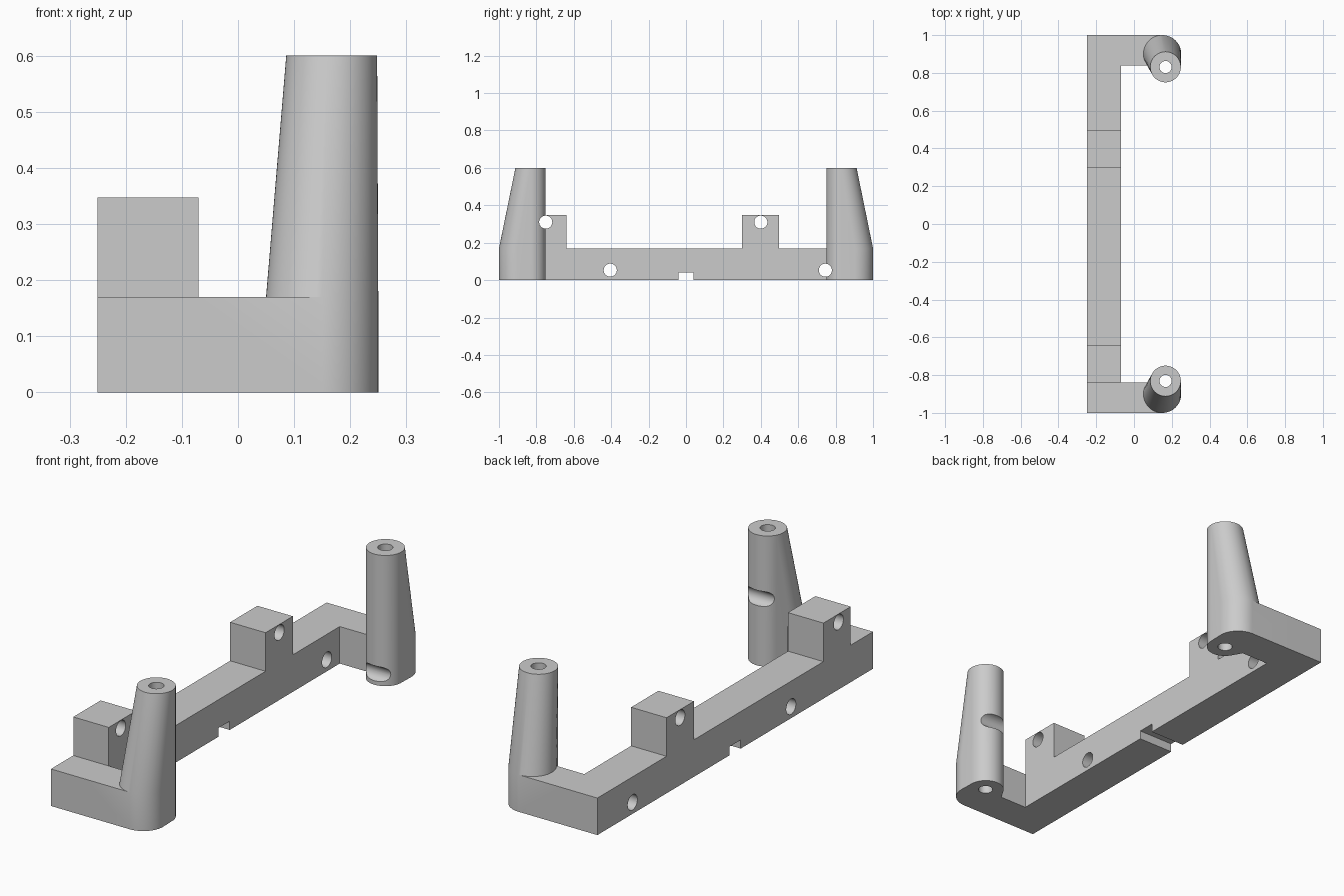
import bpy, bmesh, math
from mathutils import Matrix, Vector

cube = bpy.data.objects.get("Cube")
if cube:
    bpy.data.objects.remove(cube, do_unlink=True)

grey = bpy.data.materials.new("plain grey")
grey.use_nodes = True
COLOUR = (0.6, 0.6, 0.6, 1)
grey.diffuse_color = COLOUR
grey.node_tree.nodes["Principled BSDF"].inputs["Base Color"].default_value = COLOUR


def make_object(name, bm):
    bmesh.ops.recalc_face_normals(bm, faces=bm.faces)
    mesh = bpy.data.meshes.new(name)
    bm.to_mesh(mesh)
    bm.free()
    mesh.materials.append(grey)
    obj = bpy.data.objects.new(name, mesh)
    bpy.context.collection.objects.link(obj)
    return obj


def box(name, low, high):
    low, high = Vector(low), Vector(high)
    bm = bmesh.new()
    bmesh.ops.create_cube(bm, size=1, matrix=Matrix.Translation((low + high) / 2)
                          @ Matrix.Diagonal((high - low).to_4d()))
    return make_object(name, bm)


def rod(name, centre, radius, length, axis):
    turn = Matrix.Rotation(math.pi / 2, 4, "Y") if axis == "X" else Matrix()
    bm = bmesh.new()
    bmesh.ops.create_cone(bm, cap_ends=True, segments=48, radius1=radius, radius2=radius,
                          depth=length, matrix=Matrix.Translation(centre) @ turn)
    return make_object(name, bm)


def post(name, side):
    # Hull of a short wide foot and a tall slim column
    bm = bmesh.new()
    for x, y, radius, height in ((0.15, 0.9, 0.1, 0.17), (0.167, 0.831, 0.081, 0.6)):
        for z in (0, height):
            bmesh.ops.create_circle(bm, segments=64, radius=radius,
                                    matrix=Matrix.Translation((x, side * y, z)))
    hull = bmesh.ops.convex_hull(bm, input=bm.verts)
    loose = {v for v in hull["geom_interior"] + hull["geom_unused"]
             if isinstance(v, bmesh.types.BMVert)}
    bmesh.ops.delete(bm, geom=list(loose), context="VERTS")
    bmesh.ops.dissolve_limit(bm, angle_limit=math.radians(0.3),
                             verts=bm.verts, edges=bm.edges)
    return make_object(name, bm)


def combine(target, tool, operation):
    mod = target.modifiers.new(operation.lower(), "BOOLEAN")
    mod.operation, mod.solver, mod.object = operation, "EXACT", tool
    bpy.context.view_layer.objects.active = target
    bpy.ops.object.modifier_apply(modifier=mod.name)
    bpy.data.objects.remove(tool, do_unlink=True)


# Long bar with end arms, raised blocks and posts
BACK, FACE, DECK = -0.25, -0.07, 0.17
bracket = box("bracket", (BACK, -1, 0), (FACE, 1, DECK))
for side in (-1, 1):
    ends = sorted((side * 0.838, side))
    combine(bracket, box("arm", (BACK, ends[0], 0), (0.15, ends[1], DECK)), "UNION")
    combine(bracket, post("post", side), "UNION")
for start in (-0.838, 0.3):
    combine(bracket, box("block", (BACK, start, 0.05), (FACE, start + 0.198, 0.347)), "UNION")

# Upright bores through the posts
for side in (-1, 1):
    combine(bracket, rod("bore", (0.167, side * 0.831, 0.3), 0.032, 1, "Z"), "DIFFERENCE")

# Cross holes, which also nick the posts
for y, z in ((-0.75, 0.31), (0.4, 0.31), (-0.405, 0.053), (0.745, 0.053)):
    combine(bracket, rod("cross_hole", (0, y, z), 0.035, 1, "X"), "DIFFERENCE")

# Notch under the middle of the bar
combine(bracket, box("notch", (-0.4, -0.04, -0.1), (0.1, 0.04, 0.04)), "DIFFERENCE")

bpy.ops.object.select_all(action="DESELECT")
bracket.select_set(True)
bpy.context.view_layer.objects.active = bracket
bpy.ops.object.shade_smooth_by_angle(angle=math.radians(25))
